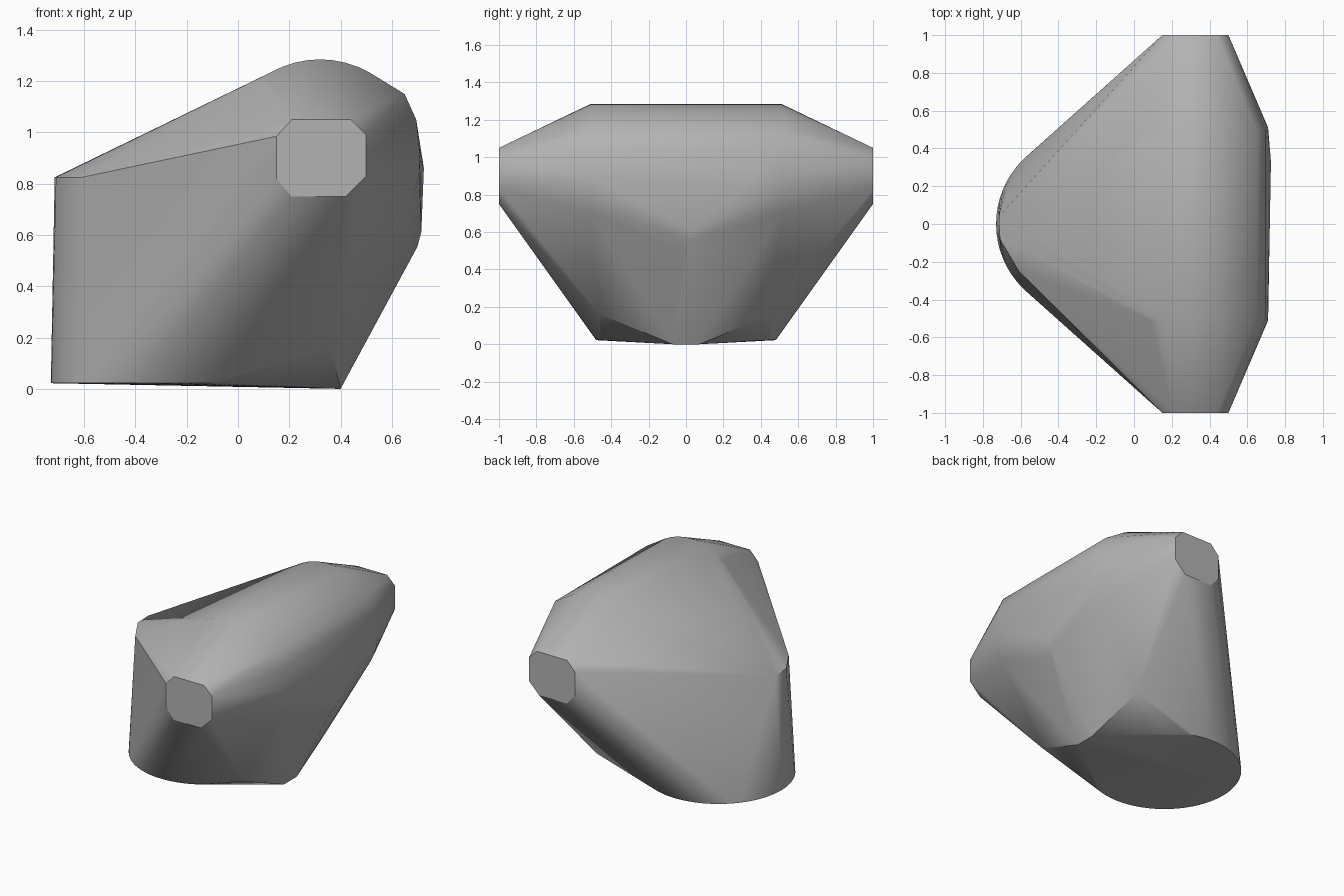
import bpy, bmesh
from math import sin, cos, pi, radians

if "Cube" in bpy.data.objects:
    bpy.data.objects.remove(bpy.data.objects["Cube"], do_unlink=True)


def flat_material(name, colour):
    mat = bpy.data.materials.new(name)
    mat.use_nodes = True
    mat.diffuse_color = colour
    bsdf = mat.node_tree.nodes["Principled BSDF"]
    bsdf.inputs["Base Color"].default_value = colour
    bsdf.inputs["Roughness"].default_value = 0.6
    return mat


def ring(radius, count):
    return [(radius * cos(2 * pi * i / count), radius * sin(2 * pi * i / count))
            for i in range(count)]


def both_sides(profile, y):
    return [(x, s * y, z) for x, z in profile for s in (-1, 1)]


# Round base plate
points = [(x - 0.25, y, 0.022) for x, y in ring(0.48, 64)]

# Low heel of the base with its raised side corners
points += both_sides([(0.40, 0.0)], 0.07)
points += both_sides([(0.36, 0.16)], 0.46)
points.append((0.40, 0.33, 0.16))

# Wide drum across the top
points += both_sides([(0.32 + x, 0.895 + z) for x, z in ring(0.39, 48)], 0.51)

# Chamfered axle reaching both ends
axle = [(0.15, 0.985), (0.21, 1.05), (0.44, 1.05), (0.50, 0.99),
        (0.50, 0.83), (0.42, 0.75), (0.21, 0.75), (0.15, 0.82)]
points += both_sides(axle, 1.0)

# Bulge on the drum side, tapering down to the heel
points += both_sides([(0.65, 1.15), (0.695, 1.05), (0.703, 0.84)], 0.50)
points += [(0.725, 0.33, 0.86), (0.715, 0.03, 0.61),
           (0.70, 0.02, 0.555), (0.67, 0.0, 0.50)]

# Narrow upper tip
points += [(-0.61, -0.25, 0.825), (-0.71, -0.08, 0.825), (-0.715, 0.04, 0.825)]

# Wrap every part in one convex shell
bm = bmesh.new()
for p in points:
    bm.verts.new(p)
bmesh.ops.convex_hull(bm, input=bm.verts[:])
bmesh.ops.delete(bm, geom=[v for v in bm.verts if not v.link_faces], context='VERTS')
bmesh.ops.dissolve_limit(bm, angle_limit=radians(0.5), verts=bm.verts[:], edges=bm.edges[:])
bmesh.ops.recalc_face_normals(bm, faces=bm.faces[:])

mesh = bpy.data.meshes.new("convex_shell")
bm.to_mesh(mesh)
bm.free()
mesh.materials.append(flat_material("neutral_grey", (0.45, 0.45, 0.45, 1.0)))
shell = bpy.data.objects.new("convex_shell", mesh)
bpy.context.collection.objects.link(shell)

# Soften shallow edges, keep the hard ones
bpy.ops.object.select_all(action='DESELECT')
shell.select_set(True)
bpy.context.view_layer.objects.active = shell
bpy.ops.object.shade_smooth_by_angle(angle=radians(30))
